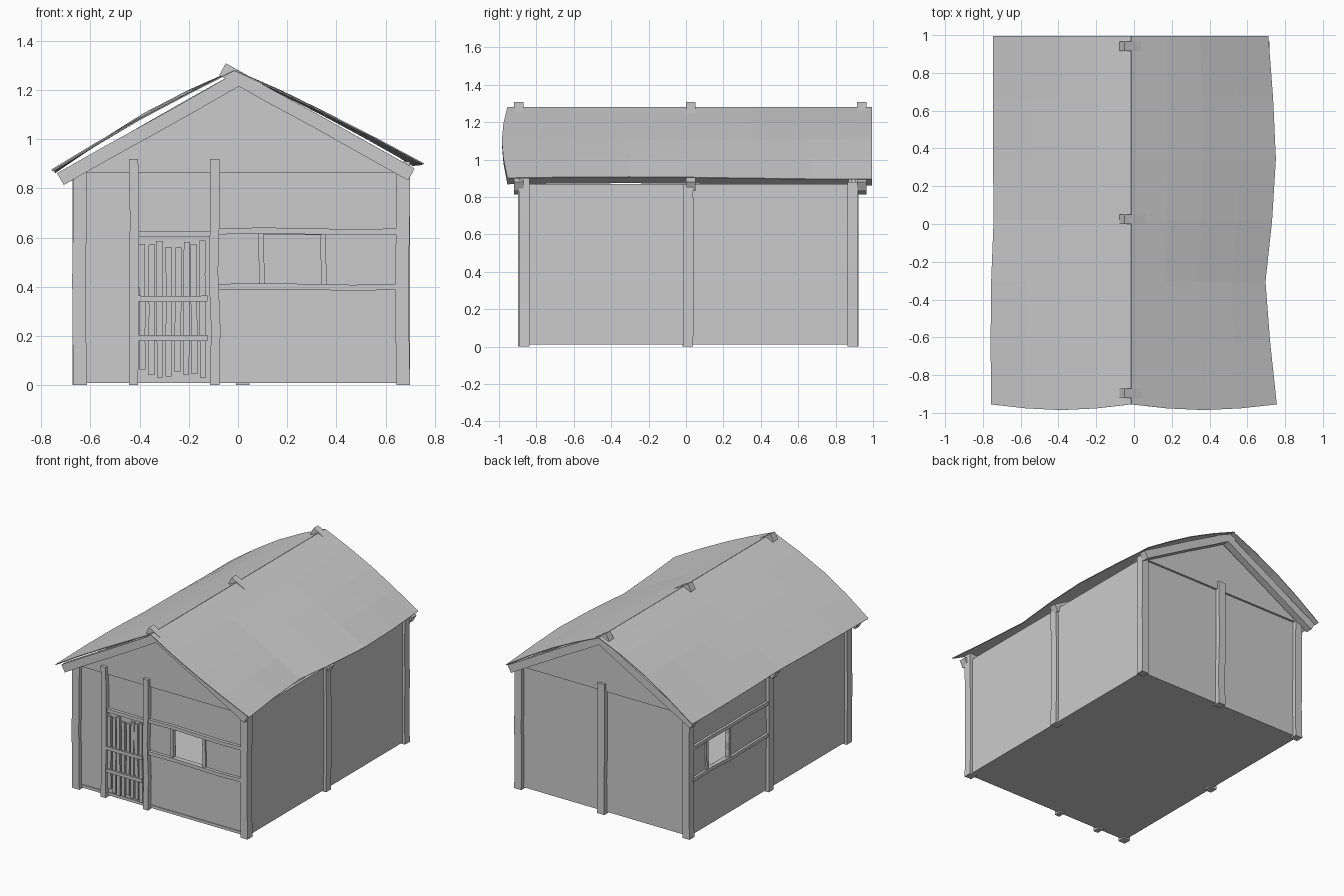
import bpy, bmesh, math, random
from mathutils import Vector

random.seed(4)
if "Cube" in bpy.data.objects:
    bpy.data.objects.remove(bpy.data.objects["Cube"])

grey = bpy.data.materials.new("plain_grey")
grey.use_nodes = True
grey.diffuse_color = (0.6, 0.6, 0.6, 1)
grey.node_tree.nodes["Principled BSDF"].inputs["Base Color"].default_value = (0.6, 0.6, 0.6, 1)

X, Y, Z = Vector((1, 0, 0)), Vector((0, 1, 0)), Vector((0, 0, 1))


def finish(name, bm):
    bmesh.ops.recalc_face_normals(bm, faces=bm.faces)
    mesh = bpy.data.meshes.new(name)
    bm.to_mesh(mesh)
    bm.free()
    mesh.materials.append(grey)
    obj = bpy.data.objects.new(name, mesh)
    bpy.context.collection.objects.link(obj)
    return obj


def beam(name, start, end, side, up, width, depth, wobble=0.006, cuts=5):
    """Hand-cut timber: a four-sided bar with slightly crooked middle rings."""
    start, end = Vector(start), Vector(end)
    bm = bmesh.new()
    rings = []
    for i in range(cuts):
        c = start.lerp(end, i / (cuts - 1))
        if 0 < i < cuts - 1:
            c += side * random.uniform(-wobble, wobble)
        rings.append([bm.verts.new(c + side * a * width / 2 + up * b * depth / 2)
                      for a, b in ((-1, -1), (1, -1), (1, 1), (-1, 1))])
    for low, high in zip(rings, rings[1:]):
        for i in range(4):
            j = (i + 1) % 4
            bm.faces.new((low[i], low[j], high[j], high[i]))
    bm.faces.new(rings[0])
    bm.faces.new(rings[-1])
    return finish(name, bm)


def wall(name, corner, along, inward, us, zs, hole=None, thick=0.02):
    """Thin panel on a grid of cuts; the hole cell is left open as a window."""
    bm = bmesh.new()
    grid = [[bm.verts.new(Vector(corner) + along * u + Z * z) for z in zs] for u in us]
    cells = []
    for i in range(len(us) - 1):
        for k in range(len(zs) - 1):
            if (i, k) != hole:
                cells.append(bm.faces.new((grid[i][k], grid[i + 1][k],
                                           grid[i + 1][k + 1], grid[i][k + 1])))
    ext = bmesh.ops.extrude_face_region(bm, geom=cells, use_keep_orig=True)
    moved = [v for v in ext["geom"] if isinstance(v, bmesh.types.BMVert)]
    bmesh.ops.translate(bm, verts=moved, vec=inward * thick)
    return finish(name, bm)


def gable(name, y, thick):
    """Triangular end wall under the roof, a little proud of the wall below."""
    bm = bmesh.new()
    tri = bm.faces.new([bm.verts.new((x, y, z)) for x, z in
                        ((-0.66, 0.865), (0.68, 0.865), (0.01, 1.225))])
    ext = bmesh.ops.extrude_face_region(bm, geom=[tri], use_keep_orig=True)
    moved = [v for v in ext["geom"] if isinstance(v, bmesh.types.BMVert)]
    bmesh.ops.translate(bm, verts=moved, vec=Y * thick)
    finish(name, bm)


def roof(name, eave, ridge, eave_drift, bulge):
    """Sagging sheet: drift moves the eave along its length, bulge lifts the middle."""
    n, m = len(eave_drift) - 1, 4
    bm = bmesh.new()
    grid = []
    for j, drift in enumerate(eave_drift):
        v = j / n
        row = []
        for i in range(m + 1):
            u = i / m
            p = Vector((eave[0] + drift, 0, eave[1])).lerp(Vector((ridge[0], 0, ridge[1])), u)
            p.y = -0.955 + 1.95 * v
            if j == 0:
                p.y -= 0.03 * math.sin(math.pi * u)
            p.z += bulge * math.sin(math.pi * u) * (0.35 + 0.65 * v)
            p.z += 0.006 * math.sin(5 * v + 3 * u) * (1 - u)
            row.append(bm.verts.new(p))
        grid.append(row)
    for a, b in zip(grid, grid[1:]):
        for i in range(m):
            bm.faces.new((a[i], a[i + 1], b[i + 1], b[i]))
    obj = finish(name, bm)
    thickness = obj.modifiers.new("thickness", "SOLIDIFY")
    thickness.thickness = 0.005
    thickness.offset = 0


# floor and walls
beam("floor", (-0.64, 0.01, 0.02), (0.68, 0.01, 0.02), Y, Z, 1.76, 0.02, 0, 2)
levels = (0.01, 0.41, 0.61, 0.87)
wall("front_wall", (0, -0.865, 0), X, Y, (-0.65, 0.1, 0.34, 0.68), levels, (1, 1))
wall("back_wall", (0, 0.89, 0), X, -Y, (-0.65, 0.68), levels)
wall("right_wall", (-0.65, 0, 0), Y, X, (-0.86, 0.46, 0.7, 0.89), levels, (1, 1))
wall("left_wall", (0.68, 0, 0), Y, -X, (-0.86, 0.89), levels)
gable("front_gable", -0.875, 0.02)
gable("back_gable", 0.905, -0.02)

# posts: x, y, top
posts = {
    "front_right_post": (-0.642, -0.865, 0.87), "front_left_post": (0.672, -0.865, 0.91),
    "back_right_post": (-0.642, 0.89, 0.87), "back_left_post": (0.672, 0.89, 0.88),
    "right_middle_post": (-0.645, 0.01, 0.87), "left_middle_post": (0.672, 0.01, 0.87),
    "back_middle_post": (0.02, 0.895, 0.92),
    "door_post_outer": (-0.425, -0.87, 0.92), "door_post_inner": (-0.095, -0.87, 0.92),
}
for name, (x, y, top) in posts.items():
    slim = 0.038 if "door" in name else 0.055
    beam(name, (x, y, 0), (x, y, top), X if abs(y) > 0.5 else Y, Y if abs(y) > 0.5 else X, slim, 0.055)

# window rails and jambs on the front and the right side
for part, z in (("sill", 0.4), ("head", 0.625)):
    beam("front_window_" + part, (-0.08, -0.872, z), (0.65, -0.872, z), Z, Y, 0.024, 0.03)
    beam("right_window_" + part, (-0.652, 0.03, z), (-0.652, 0.87, z), Z, X, 0.024, 0.03)
for k, x in enumerate((0.095, 0.348)):
    beam(f"front_window_jamb_{k}", (x, -0.862, 0.4), (x, -0.862, 0.62), X, Y, 0.022, 0.03, 0.004)
for k, y in enumerate((0.455, 0.705)):
    beam(f"right_window_jamb_{k}", (-0.647, y, 0.4), (-0.647, y, 0.62), Y, X, 0.022, 0.03, 0.004)

# slatted door
beam("door_lintel", (-0.41, -0.872, 0.615), (-0.11, -0.872, 0.615), Z, Y, 0.024, 0.03, 0.004)
for k in range(8):
    x = -0.388 + 0.0352 * k
    beam(f"door_slat_{k}", (x, -0.874, random.uniform(0.03, 0.065)),
         (x + random.uniform(-0.005, 0.005), -0.874, random.uniform(0.56, 0.595)), X, Y, 0.025, 0.014, 0.002)
for k, z in enumerate((0.192, 0.352)):
    beam(f"door_batten_{k}", (-0.413, -0.886, z), (-0.125, -0.886, z), Z, Y, 0.024, 0.014, 0.001)

# crossed rafter pairs; one of each pair pokes through the ridge
for k, y in enumerate((-0.895, 0.025, 0.94)):
    for side, low, high in (("right", (-0.722, 0.838), (0.0, 1.245)), ("left", (0.705, 0.857), (-0.063, 1.285))):
        a, b = Vector((low[0], y, low[1])), Vector((high[0], y, high[1]))
        across = (b - a).normalized().cross(Y)
        beam(f"{side}_rafter_{k}", a, b, across, Y, 0.055, 0.05, 0.002)

# roof sheets
roof("right_roof", (-0.75, 0.87), (-0.015, 1.28), (-0.005, -0.008, -0.005, 0.008, 0.005, 0.005, 0.006), 0.03)
roof("left_roof", (0.74, 0.9), (-0.015, 1.28), (0.015, -0.02, -0.045, -0.01, 0.01, -0.005, -0.03), 0.02)
